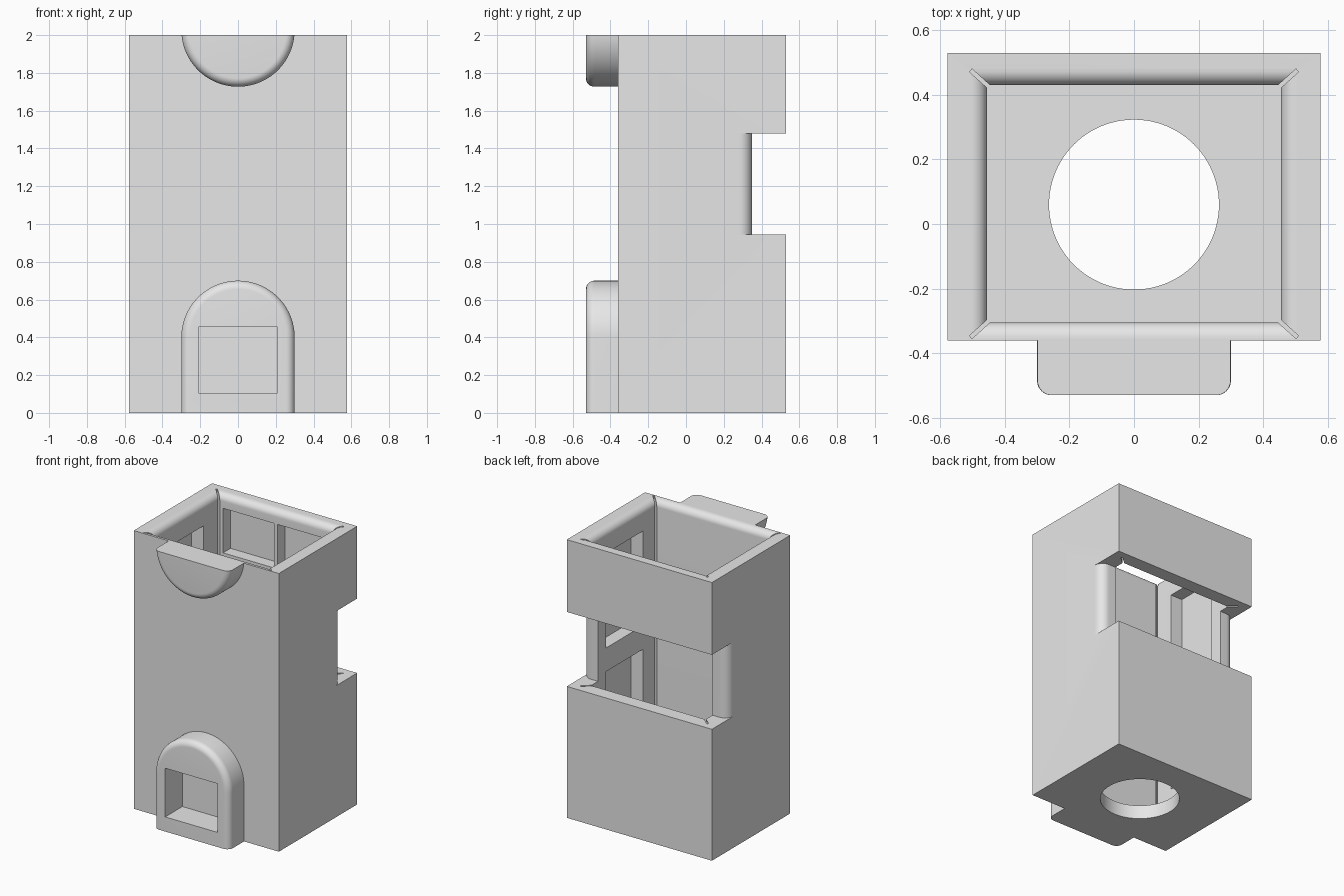
import bpy, bmesh
from math import sin, cos, pi, asin, atan2
from mathutils import Vector, Matrix

if "Cube" in bpy.data.objects:
    bpy.data.objects.remove(bpy.data.objects["Cube"], do_unlink=True)

grey = bpy.data.materials.new("light grey plastic")
grey.use_nodes = True
grey.diffuse_color = (0.8, 0.8, 0.8, 1)
grey.node_tree.nodes["Principled BSDF"].inputs["Base Color"].default_value = (0.8, 0.8, 0.8, 1)


def loft(name, rings):
    """Solid skinned through rings of equal point count, capped at both ends."""
    bm = bmesh.new()
    loops = [[bm.verts.new(p) for p in ring] for ring in rings]
    n = len(loops[0])
    for a, b in zip(loops, loops[1:]):
        for i in range(n):
            j = (i + 1) % n
            bm.faces.new((a[i], a[j], b[j], b[i]))
    bm.faces.new(loops[0])
    bm.faces.new(loops[-1])
    bmesh.ops.recalc_face_normals(bm, faces=bm.faces)
    mesh = bpy.data.meshes.new(name)
    bm.to_mesh(mesh)
    bm.free()
    mesh.materials.append(grey)
    ob = bpy.data.objects.new(name, mesh)
    bpy.context.collection.objects.link(ob)
    return ob


def rect(x0, x1, y0, y1, z):
    return [(x0, y0, z), (x1, y0, z), (x1, y1, z), (x0, y1, z)]


def box(name, x, y, z):
    return loft(name, [rect(*x, *y, h) for h in z])


def cut(target, cutter, keep=False):
    cutter.hide_render = True
    mod = target.modifiers.new("cut", 'BOOLEAN')
    mod.operation, mod.solver, mod.object = 'DIFFERENCE', 'EXACT', cutter
    bpy.context.view_layer.objects.active = target
    bpy.ops.object.modifier_apply(modifier=mod.name)
    if not keep:
        bpy.data.objects.remove(cutter, do_unlink=True)


HX, FRONT, BACK, TOP = 0.577, -0.36, 0.53, 2.0
IX, IY0, IY1, FLOOR = 0.455, -0.305, 0.43, 0.1

housing = box("housing", (-HX, HX), (FRONT, BACK), (0, TOP))

# Cavity with a rounded-over rim
R = 0.05
rings = [rect(-IX, IX, IY0, IY1, FLOOR)]
for i in range(11):
    a = i / 10 * pi / 2
    o = R * (1 - cos(a))
    rings.append(rect(-IX - o, IX + o, IY0 - o, IY1 + o, TOP - R + R * sin(a)))
rings.append(rect(-IX - R, IX + R, IY0 - R, IY1 + R, TOP + 0.1))
cut(housing, loft("cavity_cutter", rings))

# Round hole in the floor
hole = [[(0.263 * cos(i * pi / 48), 0.06 + 0.263 * sin(i * pi / 48), z) for i in range(96)]
        for z in (-0.1, 0.2)]
cut(housing, loft("hole_cutter", hole))

# Narrow relief slits in the four inner corners
for sx in (-1, 1):
    for cy, sy in ((IY0, -1), (IY1, 1)):
        slit = box("slit_cutter", (-0.03, 0.068), (-0.006, 0.006), (FLOOR + 0.002, TOP + 0.1))
        turn = Matrix.Rotation(atan2(0.045 * sy, 0.05 * sx), 4, 'Z')
        slit.data.transform(Matrix.Translation((sx * IX, cy, 0)) @ turn)
        cut(housing, slit)

# Rectangular pockets inside the side walls and the back wall
for s in (-1, 1):
    side = sorted((s * (IX - 0.05), s * (IX + 0.095)))
    for z in ((0.34, 0.98), (1.15, 1.83)):
        cut(housing, box("side_pocket_cutter", side, (-0.16, 0.26), z))
    across = sorted((s * 0.015, s * 0.42))
    for z in ((0.2, 0.85), (1.58, 1.9)):
        cut(housing, box("back_pocket_cutter", across, (IY1 - 0.05, IY1 + 0.085), z))

# Notch through the back, with rounded side wall ends
F = 0.067
half = [(0.7, 0.7), (0.7, 0.283)]
half += [(HX - F + F * cos(i * pi / 20), 0.283 + F * sin(i * pi / 20)) for i in range(11)]
outline = half + [(-x, y) for x, y in reversed(half)]
cut(housing, loft("notch_cutter", [[(x, y, z) for x, y in outline] for z in (0.945, 1.48)]))


# Front tabs: an arch at the foot and a half disc at the top
def arch(r, y):
    pts = [(r * cos(i * pi / 48), y, 0.4 + r * sin(i * pi / 48)) for i in range(49)]
    return [(r, y, 0)] + pts + [(-r, y, 0)]


def half_disc(r, y):
    start = asin(0.027 / r)
    angles = [start + (pi - 2 * start) * i / 48 for i in range(49)]
    return [(r * cos(a), y, 2.027 - r * sin(a)) for a in angles]


def tab(name, profile, f=0.045):
    rings = [profile(0.3, FRONT)]
    for i in range(9):
        a = i / 8 * pi / 2
        rings.append(profile(0.3 - f * (1 - cos(a)), -BACK + f - f * sin(a)))
    return loft(name, rings)


lower_tab = tab("lower_tab", arch)
upper_tab = tab("upper_tab", half_disc)

# Square recess in the lower tab, reaching slightly into the housing
recess = box("recess_cutter", (-0.208, 0.208), (-0.6, -0.335), (0.105, 0.455))
cut(housing, recess, keep=True)
cut(lower_tab, recess)

for ob in (housing, lower_tab, upper_tab):
    bpy.ops.object.select_all(action='DESELECT')
    ob.select_set(True)
    bpy.context.view_layer.objects.active = ob
    bpy.ops.object.shade_smooth_by_angle(angle=0.52)
